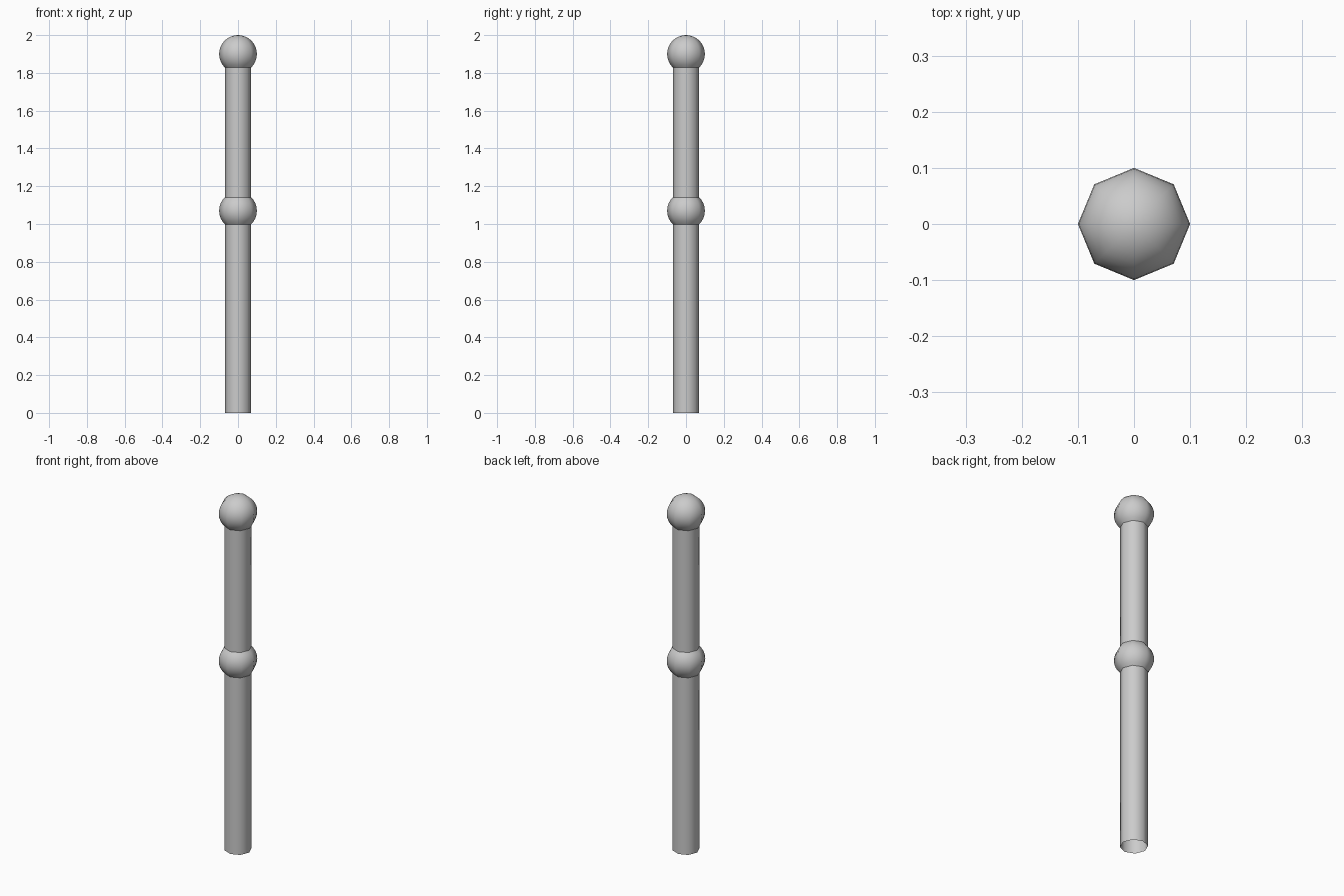
import bpy, bmesh
from math import sin, cos, pi, acos, asin

if "Cube" in bpy.data.objects:
    bpy.data.objects.remove(bpy.data.objects["Cube"])

SIDES = 8
POST_R = 0.07
BALL_R = 0.1


def lathe(name, profile):
    """Revolve (radius, z) points, listed bottom to top, around the z axis."""
    bm = bmesh.new()
    rings = []
    for r, z in profile:
        if r < 1e-5:
            rings.append([bm.verts.new((0, 0, z))] * SIDES)
        else:
            rings.append([bm.verts.new((r * cos(2 * pi * i / SIDES),
                                        r * sin(2 * pi * i / SIDES), z))
                          for i in range(SIDES)])
    for a, b in zip(rings, rings[1:]):
        for i in range(SIDES):
            j = (i + 1) % SIDES
            loop = list(dict.fromkeys((a[i], a[j], b[j], b[i])))
            face = bm.faces.new(loop)
            face.smooth = True
    me = bpy.data.meshes.new(name)
    bm.to_mesh(me)
    bm.free()
    ob = bpy.data.objects.new(name, me)
    bpy.context.collection.objects.link(ob)
    return ob


def ball_arc(zc, start, end, steps):
    """Circular profile of a ball between two latitudes."""
    angles = [start + (end - start) * k / steps for k in range(steps + 1)]
    return [(BALL_R * cos(a), zc + BALL_R * sin(a)) for a in angles]


# Latitude and height where a ball meets the post
lat = acos(POST_R / BALL_R)
dz = BALL_R * sin(lat)
mid_z, top_z = 1.07, 1.90

# Hollow post sections, open at the foot
lathe("lower_post", [(POST_R, 0), (POST_R, mid_z - dz)])
lathe("upper_post", [(POST_R, mid_z + dz), (POST_R, top_z - dz)])

# Middle joint ball and top finial ball
lathe("middle_ball", ball_arc(mid_z, -lat, lat, 8))
lathe("top_ball", ball_arc(top_z, -lat, pi / 2, 12))
